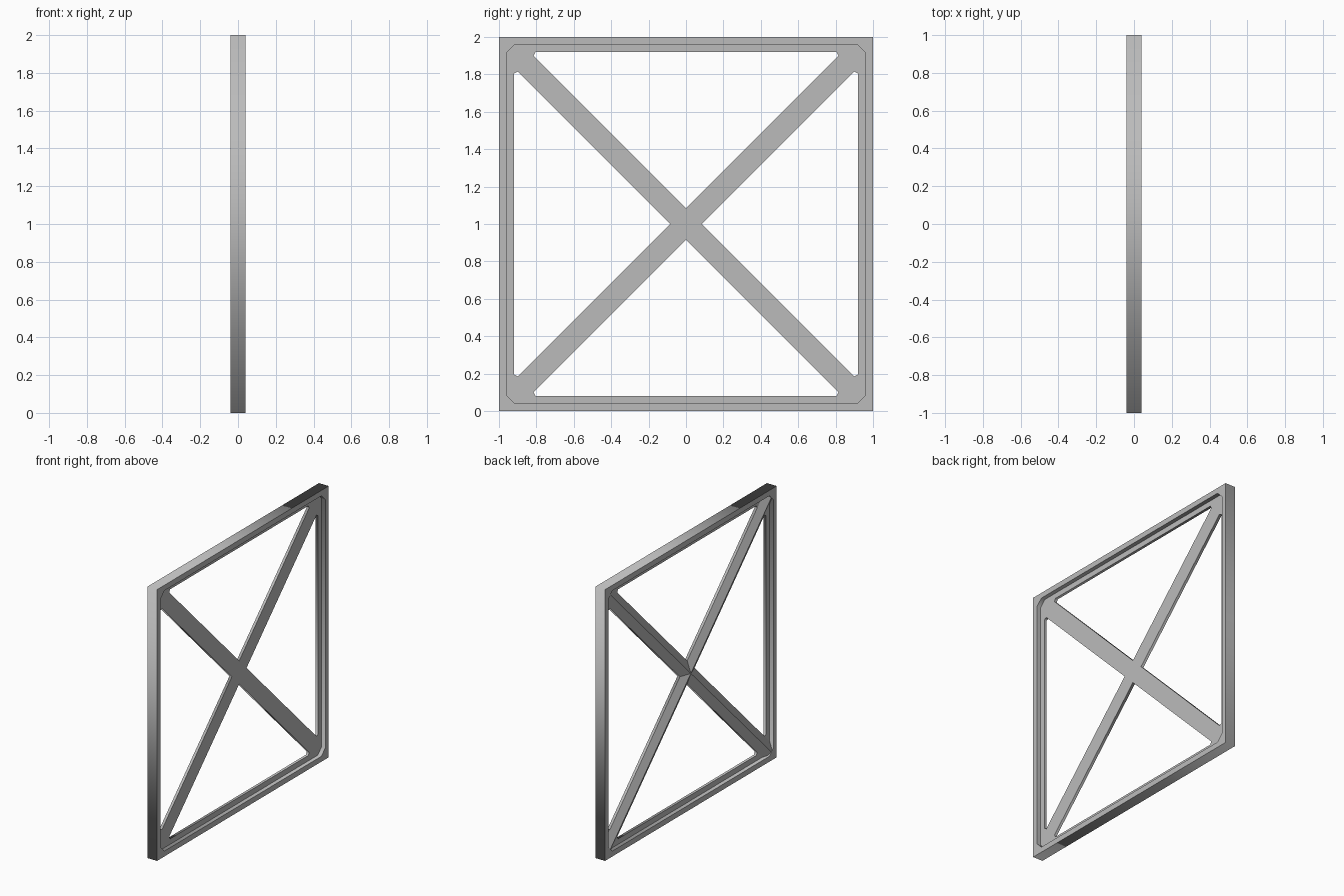
import bpy
import bmesh
from math import pi
from mathutils import Matrix, Vector

cube = bpy.data.objects.get("Cube")
if cube:
    bpy.data.objects.remove(cube, do_unlink=True)

HALF_DEPTH = 0.04   # half thickness of the rim
HALF_WEB = 0.01     # half thickness of the recessed plate
LIP = 0.96          # inner edge of the rim
EDGE = 0.92         # outer edge of the openings
GAP = 0.085         # distance of the opening tips from the centre
BRACE = 0.06        # half width of a brace

grey = bpy.data.materials.new("light_grey")
grey.use_nodes = True
grey.diffuse_color = (0.5, 0.5, 0.5, 1)
bsdf = next(n for n in grey.node_tree.nodes if n.type == 'BSDF_PRINCIPLED')
bsdf.inputs["Base Color"].default_value = (0.5, 0.5, 0.5, 1)

# Maps a flat drawing onto the upright panel: drawing x, y, z -> y, z, x
UPRIGHT = Matrix(((0, 0, 1, 0), (1, 0, 0, 0), (0, 1, 0, 1), (0, 0, 0, 1)))


def add_object(name, mesh):
    mesh.transform(UPRIGHT)
    mesh.materials.clear()
    mesh.materials.append(grey)
    obj = bpy.data.objects.new(name, mesh)
    bpy.context.collection.objects.link(obj)
    return obj


def turned(points, quarter):
    rot = Matrix.Rotation(quarter * pi / 2, 2)
    return [rot @ Vector(p) for p in points]


def plate(name, loops, half_thickness):
    """Extruded flat outline; every loop after the first is a hole."""
    curve = bpy.data.curves.new(name, 'CURVE')
    curve.dimensions = '2D'
    curve.fill_mode = 'BOTH'
    curve.extrude = half_thickness
    for loop in loops:
        spline = curve.splines.new('POLY')
        spline.points.add(len(loop) - 1)
        for point, p in zip(spline.points, loop):
            point.co = (p[0], p[1], 0, 1)
        spline.use_cyclic_u = True
    temp = bpy.data.objects.new(name + "_outline", curve)
    bpy.context.collection.objects.link(temp)
    bpy.context.view_layer.update()
    depsgraph = bpy.context.evaluated_depsgraph_get()
    mesh = bpy.data.meshes.new_from_object(temp.evaluated_get(depsgraph))
    bpy.data.objects.remove(temp, do_unlink=True)
    bpy.data.curves.remove(curve)
    mesh.name = name
    bm = bmesh.new()
    bm.from_mesh(mesh)
    bmesh.ops.remove_doubles(bm, verts=bm.verts, dist=1e-5)
    bmesh.ops.recalc_face_normals(bm, faces=bm.faces)
    bm.to_mesh(mesh)
    bm.free()
    return add_object(name, mesh)


def square(s):
    return [(-s, -s), (s, -s), (s, s), (-s, s)]


# Outer rim with chamfered inner corners
cut = LIP - 0.045
inner = [p for q in range(4) for p in turned([(LIP, -cut), (LIP, cut)], q)]
plate("outer_rim", [square(1), inner], HALF_DEPTH)

# Recessed plate with four blunt triangular openings
side = EDGE - GAP - 0.02
opening = [(0, GAP), (side, side + GAP), (side - 0.01, EDGE),
           (0.01 - side, EDGE), (-side, side + GAP)]
plate("cross_plate", [square(LIP + 0.01)] + [turned(opening, q) for q in range(4)],
      HALF_WEB)

# Ridged stiffeners along both diagonals of the rear side
reach = 0.95 * 2 ** 0.5
for name, quarter in (("rising_ridge", 0.5), ("falling_ridge", -0.5)):
    bm = bmesh.new()
    ends = [[bm.verts.new((x, y, z)) for y, z in
             ((-BRACE, -HALF_WEB), (BRACE, -HALF_WEB), (0, -HALF_DEPTH))]
            for x in (-reach, reach)]
    for end in ends:
        bm.faces.new(end)
    for i in range(3):
        j = (i + 1) % 3
        bm.faces.new((ends[0][i], ends[0][j], ends[1][j], ends[1][i]))
    bmesh.ops.recalc_face_normals(bm, faces=bm.faces)
    bm.transform(Matrix.Rotation(quarter * pi / 2, 4, 'Z'))
    mesh = bpy.data.meshes.new(name)
    bm.to_mesh(mesh)
    bm.free()
    add_object(name, mesh)
